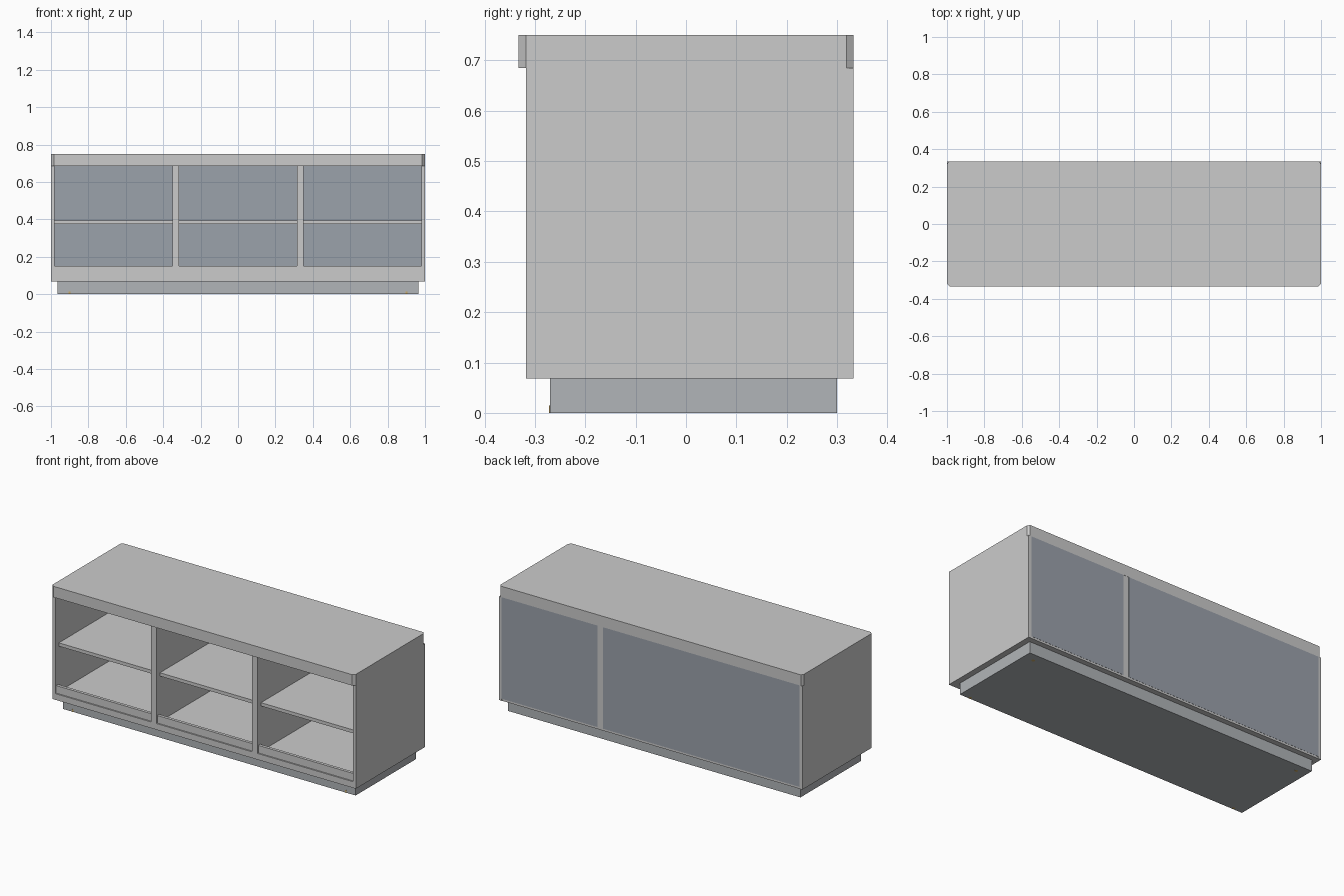
import bpy, bmesh

if "Cube" in bpy.data.objects:
    bpy.data.objects.remove(bpy.data.objects["Cube"])


def material(name, rgb):
    m = bpy.data.materials.new(name)
    m.diffuse_color = (*rgb, 1)
    m.use_nodes = True
    m.node_tree.nodes["Principled BSDF"].inputs["Base Color"].default_value = m.diffuse_color
    return m


PLINTH = material("plinth_grey", (0.44, 0.46, 0.48))
BACK = material("slate", (0.33, 0.36, 0.41))
SHELF = material("light_grey", (0.9, 0.91, 0.92))
BRASS = material("brass", (0.6, 0.42, 0.15))


def prism(name, outline, z0, z1, mat=None):
    """Extrude an xy outline from z0 to z1."""
    bm = bmesh.new()
    low = [bm.verts.new((x, y, z0)) for x, y in outline]
    high = [bm.verts.new((x, y, z1)) for x, y in outline]
    n = len(outline)
    bm.faces.new(low[::-1])
    bm.faces.new(high)
    for i in range(n):
        j = (i + 1) % n
        bm.faces.new((low[i], low[j], high[j], high[i]))
    bmesh.ops.recalc_face_normals(bm, faces=bm.faces)
    me = bpy.data.meshes.new(name)
    bm.to_mesh(me)
    bm.free()
    ob = bpy.data.objects.new(name, me)
    bpy.context.collection.objects.link(ob)
    if mat:
        me.materials.append(mat)
    return ob


def box(name, x0, x1, y0, y1, z0, z1, mat=None):
    return prism(name, [(x0, y0), (x1, y0), (x1, y1), (x0, y1)], z0, z1, mat)


T = 0.018                      # panel thickness
FRONT, REAR = -0.318, 0.333    # carcass depth
BASE, RAIL, TOP = 0.068, 0.685, 0.75

# recessed plinth
box("plinth", -0.965, 0.965, -0.27, 0.30, 0, BASE, PLINTH)

# side panels
for side, s in (("left", -1), ("right", 1)):
    xs = sorted((s * 1.0, s * (1 - T)))
    box(f"{side}_panel", *xs, FRONT, REAR, BASE, RAIL)
    # upper part leaves room for the chamfered back rail
    box(f"{side}_upper_panel", *xs, FRONT, 0.319, RAIL, TOP)
    # divider between two bays
    box(f"{side}_divider", s / 3 - T, s / 3 + T, FRONT, REAR - 0.001, 0.105, 0.732)

# floor board
box("floor_board", -1 + T, 1 - T, FRONT, REAR - 0.001, BASE, 0.105)

# top board and its front and back rails with chamfered ends
box("top_board", -1 + T, 1 - T, FRONT, 0.319, 0.72, TOP)
prism("front_rail", [(-0.985, -0.333), (0.985, -0.333), (1, FRONT), (-1, FRONT)], RAIL, TOP)
prism("back_rail", [(-1, 0.319), (1, 0.319), (0.99, REAR), (-0.99, REAR)], RAIL, TOP)

# back panels: one narrow, one spanning two bays
box("back_panel_narrow", 1 / 3 + T, 1 - T, 0.315, REAR, 0.08, RAIL, BACK)
box("back_panel_wide", -1 + T, 1 / 3 - T, 0.315, REAR, 0.08, RAIL, BACK)

# shelf and front lip in every bay
for i, (x0, x1) in enumerate(((-1 + T, -1 / 3 - T), (-1 / 3 + T, 1 / 3 - T), (1 / 3 + T, 1 - T))):
    box(f"shelf_{i + 1}", x0, x1, -0.285, 0.315, 0.375, 0.395, SHELF)
    box(f"lip_{i + 1}", x0, x1, -0.31, -0.292, 0.105, 0.15, SHELF)

# small levelling feet
for x in (-0.9, 0.9):
    for y in (-0.262, 0.25):
        bpy.ops.mesh.primitive_cylinder_add(vertices=12, radius=0.01, depth=0.015,
                                            location=(x, y, 0.0074))
        foot = bpy.context.object
        foot.name = "foot"
        foot.data.materials.append(BRASS)
